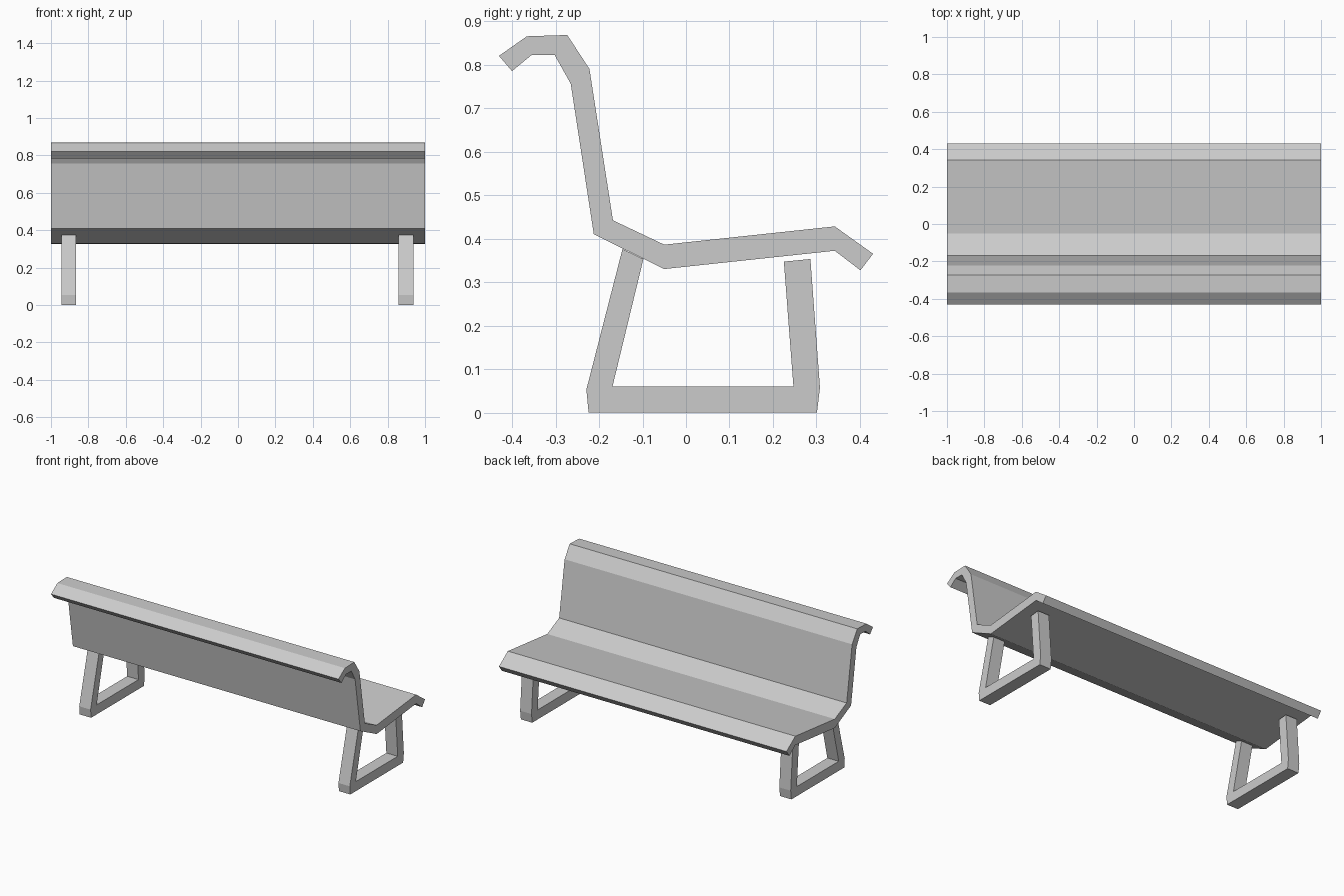
import bpy, bmesh

if "Cube" in bpy.data.objects:
    bpy.data.objects.remove(bpy.data.objects["Cube"])


def extrude_profile(name, profile, x0, x1):
    """Closed (y, z) profile extruded along x into a solid."""
    bm = bmesh.new()
    face = bm.faces.new([bm.verts.new((x0, y, z)) for y, z in profile])
    ext = bmesh.ops.extrude_face_region(bm, geom=[face], use_keep_orig=True)
    moved = [g for g in ext["geom"] if isinstance(g, bmesh.types.BMVert)]
    bmesh.ops.translate(bm, vec=(x1 - x0, 0, 0), verts=moved)
    bmesh.ops.recalc_face_normals(bm, faces=bm.faces)
    mesh = bpy.data.meshes.new(name)
    bm.to_mesh(mesh)
    bm.free()
    obj = bpy.data.objects.new(name, mesh)
    bpy.context.collection.objects.link(obj)
    return obj


# Seat and backrest: one continuous bent slab
upper = [(-0.43, 0.82), (-0.366, 0.865), (-0.273, 0.868), (-0.222, 0.79),
         (-0.168, 0.442), (-0.05, 0.386), (0.342, 0.428), (0.43, 0.365)]
lower = [(0.401, 0.327), (0.342, 0.372), (-0.05, 0.33), (-0.212, 0.41),
         (-0.265, 0.756), (-0.302, 0.822), (-0.355, 0.822), (-0.40, 0.785)]
extrude_profile("seat_and_backrest", upper + lower, -1.0, 1.0)

# Leg frames: open U shape with a ground runner
leg = [(-0.146, 0.376), (-0.229, 0.053), (-0.224, 0.0), (0.301, 0.0),
       (0.308, 0.057), (0.286, 0.353), (0.225, 0.347), (0.247, 0.06),
       (-0.169, 0.06), (-0.098, 0.353)]
for name, x0, x1 in (("left_leg_frame", -0.944, -0.865),
                     ("right_leg_frame", 0.859, 0.938)):
    extrude_profile(name, leg, x0, x1)
